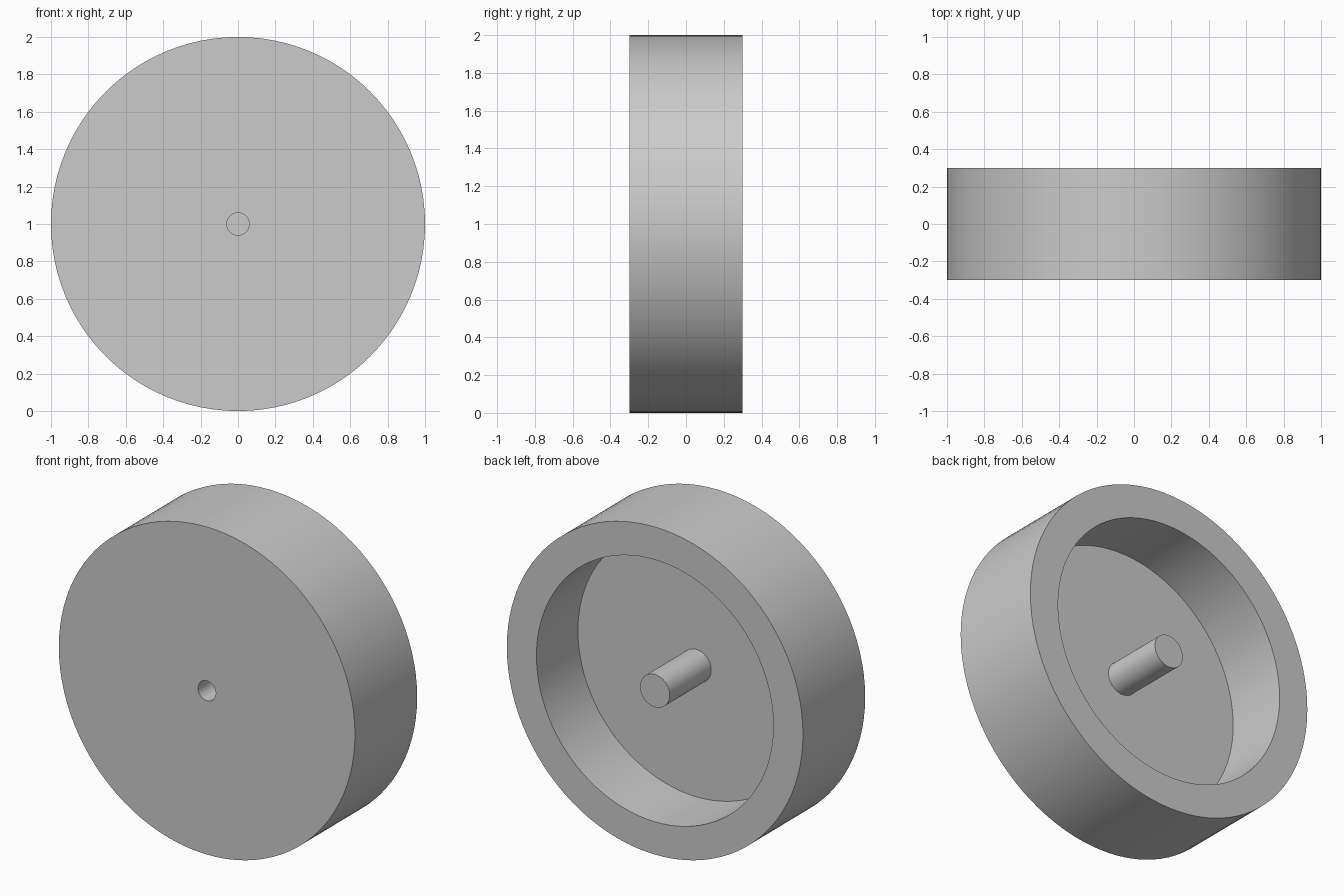
import bpy, bmesh, math

if "Cube" in bpy.data.objects:
    bpy.data.objects.remove(bpy.data.objects["Cube"], do_unlink=True)

RADIUS, HALF_WIDTH = 1.0, 0.3
INNER_RADIUS, FLOOR_Y = 0.8, -0.1
PIN_RADIUS, HOLE_RADIUS, HOLE_END = 0.1, 0.06, 0.1

grey = bpy.data.materials.new("plain grey")
grey.use_nodes = True
colour = (0.6, 0.6, 0.6, 1)
grey.diffuse_color = colour
grey.node_tree.nodes["Principled BSDF"].inputs["Base Color"].default_value = colour


def lathe(name, profile, segments):
    """Spin a (radius, y) profile about the y axis into a solid."""
    bm = bmesh.new()
    verts = [bm.verts.new((r, y, 0)) for r, y in profile]
    edges = [bm.edges.new(pair) for pair in zip(verts, verts[1:])]
    bmesh.ops.spin(bm, geom=verts + edges, cent=(0, 0, 0), axis=(0, 1, 0),
                   angle=math.tau, steps=segments, use_duplicate=False)
    bmesh.ops.remove_doubles(bm, verts=bm.verts, dist=0.0001)
    bmesh.ops.recalc_face_normals(bm, faces=bm.faces)
    mesh = bpy.data.meshes.new(name)
    bm.to_mesh(mesh)
    bm.free()
    mesh.materials.append(grey)
    obj = bpy.data.objects.new(name, mesh)
    obj.location.z = RADIUS
    bpy.context.collection.objects.link(obj)
    bpy.ops.object.select_all(action="DESELECT")
    obj.select_set(True)
    bpy.context.view_layer.objects.active = obj
    bpy.ops.object.shade_smooth_by_angle(angle=math.radians(30))
    return obj


# Wheel: front disc, rim, open back, and the central pin with its blind front hole
lathe("wheel_with_pin", [
    (0, HOLE_END), (HOLE_RADIUS, HOLE_END), (HOLE_RADIUS, -HALF_WIDTH),
    (RADIUS, -HALF_WIDTH), (RADIUS, HALF_WIDTH),
    (INNER_RADIUS, HALF_WIDTH), (INNER_RADIUS, FLOOR_Y),
    (PIN_RADIUS, FLOOR_Y), (PIN_RADIUS, HALF_WIDTH), (0, HALF_WIDTH),
], 96)
